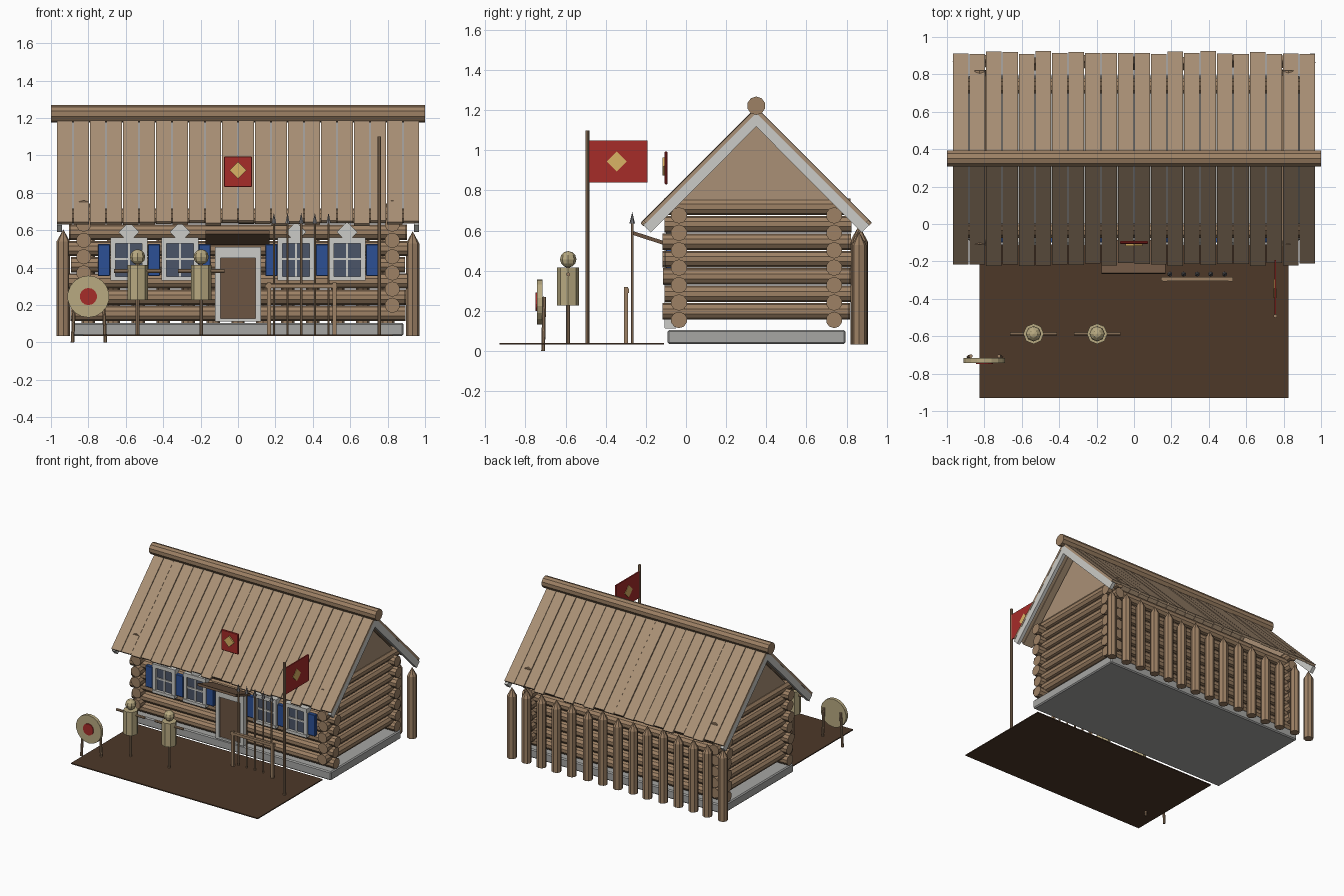
import bpy, bmesh, random
from math import pi
from mathutils import Vector, Matrix

if "Cube" in bpy.data.objects:
    bpy.data.objects.remove(bpy.data.objects["Cube"])

random.seed(4)


def mat(name, r, g, b):
    m = bpy.data.materials.new(name)
    m.diffuse_color = (r, g, b, 1)
    m.use_nodes = True
    m.node_tree.nodes["Principled BSDF"].inputs["Base Color"].default_value = m.diffuse_color
    return m


WOOD = mat("log_wood", 0.34, 0.22, 0.13)
PLANK = mat("roof_plank", 0.40, 0.28, 0.18)
DARK = mat("door_wood", 0.15, 0.09, 0.055)
DIRT = mat("dirt", 0.075, 0.04, 0.022)
STONE = mat("stone", 0.38, 0.38, 0.37)
TRIM = mat("pale_trim", 0.60, 0.60, 0.57)
GLASS = mat("glass", 0.07, 0.09, 0.14)
BLUE = mat("blue_paint", 0.025, 0.08, 0.30)
RED = mat("red_cloth", 0.38, 0.025, 0.022)
GOLD = mat("gold", 0.70, 0.45, 0.13)
STRAW = mat("straw", 0.48, 0.40, 0.22)
IRON = mat("iron", 0.18, 0.18, 0.19)


def finish(name, bm, m):
    bmesh.ops.recalc_face_normals(bm, faces=bm.faces)
    me = bpy.data.meshes.new(name)
    bm.to_mesh(me)
    bm.free()
    me.materials.append(m)
    ob = bpy.data.objects.new(name, me)
    bpy.context.collection.objects.link(ob)
    return ob


def box(name, x0, x1, y0, y1, z0, z1, m, bevel=0):
    bm = bmesh.new()
    bmesh.ops.create_cube(bm, size=1)
    for v in bm.verts:
        v.co = Vector(((x0 + x1) / 2 + v.co.x * (x1 - x0),
                       (y0 + y1) / 2 + v.co.y * (y1 - y0),
                       (z0 + z1) / 2 + v.co.z * (z1 - z0)))
    if bevel:
        bmesh.ops.bevel(bm, geom=bm.edges[:], offset=bevel, segments=1, affect='EDGES')
    return finish(name, bm, m)


def rod(name, a, b, r, m, n=8, r2=None, tip=0):
    """Round bar from a to b, optionally tapered, with a pointed end of length tip."""
    a, b = Vector(a), Vector(b)
    d = b - a
    bm = bmesh.new()
    bmesh.ops.create_cone(bm, cap_ends=True, segments=n, radius1=r,
                          radius2=r if r2 is None else r2, depth=d.length)
    if tip:
        top = max(bm.faces, key=lambda f: f.calc_center_median().z)
        c = top.calc_center_median()
        p = bmesh.ops.poke(bm, faces=[top])
        p['verts'][0].co = c + Vector((0, 0, tip))
    q = d.to_track_quat('Z', 'Y').to_matrix().to_4x4()
    bm.transform(Matrix.Translation((a + b) / 2) @ q)
    return finish(name, bm, m)


def prism(name, pts, x0, x1, m):
    """Outline in the y-z plane extruded along x."""
    bm = bmesh.new()
    f = bm.faces.new([bm.verts.new((x0, y, z)) for y, z in pts])
    g = bmesh.ops.extrude_face_region(bm, geom=[f])
    for v in g['geom']:
        if isinstance(v, bmesh.types.BMVert):
            v.co.x = x1
    return finish(name, bm, m)


def diamond(cy, cz, r):
    return [(cy - r, cz), (cy, cz + r), (cy + r, cz), (cy, cz - r)]


def front_diamond(name, x, z, r, y0, y1, m):
    ob = prism(name, diamond(0, z, r), y0, y1, m)
    ob.data.transform(Matrix(((0, 1, 0, x), (1, 0, 0, 0), (0, 0, 1, 0), (0, 0, 0, 1))))
    ob.data.flip_normals()


# yard and stone base
box("yard", -0.825, 0.825, -0.93, -0.11, 0.033, 0.041, DIRT)
box("foundation", -0.885, 0.885, -0.092, 0.795, 0.035, 0.105, STONE, 0.008)

# log walls, crossing at the corners
for i in range(7):
    z = 0.155 + 0.0868 * i
    for y in (-0.035, 0.738):
        e = 0.9 + random.uniform(-0.01, 0.01)
        rod("wall_log_long", (-e, y, z), (e, y, z), 0.041, WOOD, 10)
    for x in (-0.825, 0.825):
        e = random.uniform(-0.008, 0.008)
        rod("wall_log_side", (x, -0.112 + e, z + 0.043), (x, 0.818 + e, z + 0.043), 0.041, WOOD, 10)

# gables and barge boards
for s in (-1, 1):
    prism("gable", [(-0.06, 0.74), (0.76, 0.74), (0.35, 1.15)], s * 0.805, s * 0.845, PLANK)
    for k in (-1, 1):
        prism("barge_board", [(0.35, 1.19), (0.35 + k * 0.562, 0.628), (0.35 + k * 0.525, 0.591),
                              (0.35, 1.118)], s * 0.94, s * 0.967, TRIM)

# roof planks and ridge log
N = 22
w = 1.94 / N
for k in (-1, 1):
    for i in range(N):
        x = -0.97 + i * w
        d = 0.565 + random.uniform(-0.007, 0.01)
        t = 1.213 + random.uniform(-0.004, 0.004)
        prism("roof_plank", [(0.35, t), (0.35 + k * d, t - d),
                             (0.35 + k * (d - 0.013), t - d - 0.013), (0.35, t - 0.026)],
              x + 0.002, x + w - 0.002, PLANK)
rod("ridge_log", (-1, 0.35, 1.222), (1, 0.35, 1.222), 0.046, WOOD, 10)

# windows with pediment diamonds
for x in (-0.583, -0.31, 0.31, 0.583):
    box("window_glass", x - 0.09, x + 0.09, -0.09, -0.05, 0.34, 0.54, GLASS)
    for s in (-1, 1):
        box("window_jamb", x + s * 0.085 - 0.014, x + s * 0.085 + 0.014, -0.105, -0.05, 0.34, 0.54, TRIM)
    box("window_head", x - 0.1, x + 0.1, -0.108, -0.05, 0.53, 0.56, TRIM)
    box("window_sill", x - 0.1, x + 0.1, -0.112, -0.05, 0.33, 0.353, TRIM)
    box("window_muntin_v", x - 0.006, x + 0.006, -0.098, -0.08, 0.35, 0.53, TRIM)
    box("window_muntin_h", x - 0.075, x + 0.075, -0.098, -0.08, 0.44, 0.452, TRIM)
    front_diamond("window_pediment", x, 0.59, 0.056, -0.1, -0.07, TRIM)
for x in (-0.717, -0.449, -0.178, 0.178, 0.449, 0.717):
    box("shutter", x - 0.032, x + 0.032, -0.1, -0.07, 0.355, 0.525, BLUE, 0.003)

# door and canopy
box("door", -0.096, 0.096, -0.095, -0.06, 0.125, 0.455, DARK)
for s in (-1, 1):
    box("door_jamb", s * 0.108 - 0.015, s * 0.108 + 0.015, -0.108, -0.05, 0.115, 0.455, TRIM)
box("door_head", -0.123, 0.123, -0.108, -0.05, 0.45, 0.51, TRIM)
box("door_sill", -0.123, 0.123, -0.105, -0.05, 0.112, 0.128, TRIM)
prism("door_canopy", [(-0.262, 0.597), (-0.085, 0.54), (-0.085, 0.52), (-0.266, 0.579)], -0.173, 0.168, DARK)

# plaque above the eave
box("plaque", -0.075, 0.075, -0.106, -0.092, 0.83, 0.995, RED, 0.004)
front_diamond("plaque_emblem", 0, 0.92, 0.045, -0.117, -0.104, GOLD)

# rear palisade
for i in range(15):
    x = -0.934 + i * 1.868 / 14
    y = 0.863 + random.uniform(-0.008, 0.008)
    h = 0.54 + random.uniform(-0.015, 0.02)
    rod("palisade_post", (x, y, 0.033), (x, y, h), 0.036, WOOD, 8, tip=0.065)

# flag
rod("flag_pole", (0.755, -0.492, 0.04), (0.755, -0.492, 1.1), 0.01, WOOD)
box("flag", 0.75, 0.76, -0.485, -0.192, 0.84, 1.05, RED)
prism("flag_emblem", diamond(-0.345, 0.945, 0.05), 0.747, 0.763, GOLD)

# spear rack
for x in (0.165, 0.515):
    box("rack_post", x - 0.011, x + 0.011, -0.308, -0.288, 0.04, 0.32, WOOD)
box("rack_rail", 0.145, 0.53, -0.306, -0.284, 0.29, 0.312, WOOD)
for i in range(5):
    x = 0.192 + i * 0.073
    rod("spear_shaft", (x, -0.268, 0.04), (x, -0.268, 0.64), 0.0065, WOOD, 6)
    rod("spear_head", (x, -0.268, 0.635), (x, -0.268, 0.693), 0.014, IRON, 6, 0.0)

# training dummies
for x in (-0.537, -0.197):
    y = -0.587
    rod("dummy_post", (x, y, 0.04), (x, y, 0.43), 0.01, WOOD)
    rod("dummy_body", (x, y, 0.228), (x, y, 0.415), 0.055, STRAW, 8)
    rod("dummy_arms", (x - 0.125, y, 0.382), (x + 0.125, y, 0.382), 0.01, WOOD)
    bm = bmesh.new()
    bmesh.ops.create_uvsphere(bm, u_segments=8, v_segments=6, radius=0.041)
    bm.transform(Matrix.Translation((x, y, 0.457)))
    finish("dummy_head", bm, STRAW)

# archery target
rod("target_disc", (-0.8, -0.716, 0.245), (-0.8, -0.742, 0.245), 0.112, STRAW, 18)
rod("target_centre", (-0.8, -0.74, 0.245), (-0.8, -0.749, 0.245), 0.046, RED, 14)
for s in (-1, 1):
    rod("target_leg", (-0.797 + s * 0.088, -0.712, 0.0), (-0.797 + s * 0.075, -0.706, 0.27), 0.01, WOOD)
